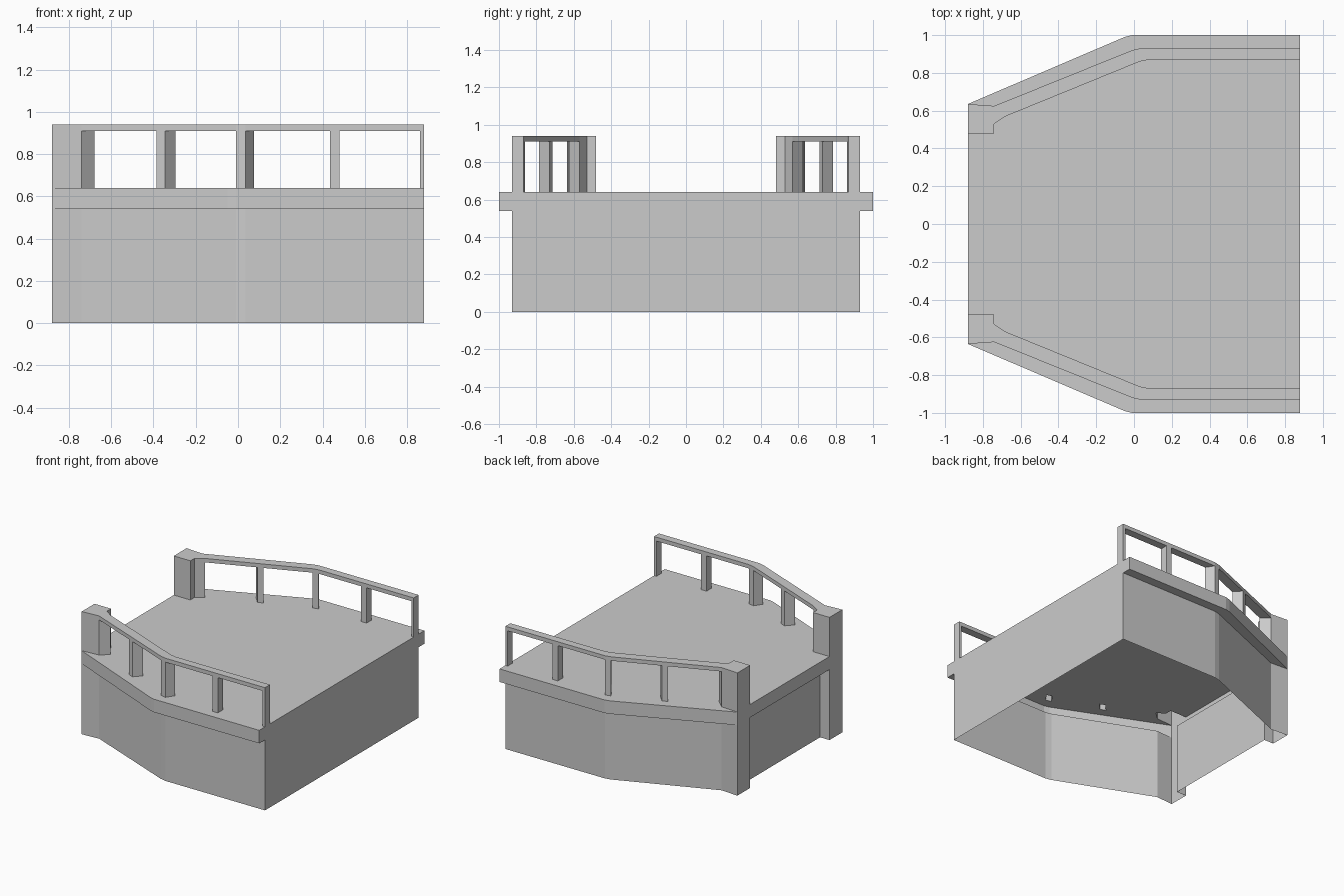
import bpy, bmesh

if "Cube" in bpy.data.objects:
    bpy.data.objects.remove(bpy.data.objects["Cube"])

H_WALL, H_DECK, H_RAIL, H_TOP = 0.54, 0.64, 0.91, 0.94


def flip(pts):
    return [(x, -y) for x, y in reversed(pts)]


def finish(bm, name):
    bmesh.ops.remove_doubles(bm, verts=bm.verts[:], dist=1e-5)
    bmesh.ops.recalc_face_normals(bm, faces=bm.faces[:])
    me = bpy.data.meshes.new(name)
    bm.to_mesh(me)
    bm.free()
    ob = bpy.data.objects.new(name, me)
    bpy.context.collection.objects.link(ob)
    return ob


def face(bm, pts, z):
    return bm.faces.new([bm.verts.new((x, y, z)) for x, y in pts])


def band(bm, pts, z0, z1):
    """Closed ring of upright faces."""
    lo = [bm.verts.new((x, y, z0)) for x, y in pts]
    hi = [bm.verts.new((x, y, z1)) for x, y in pts]
    n = len(pts)
    for i in range(n):
        j = (i + 1) % n
        bm.faces.new((lo[i], lo[j], hi[j], hi[i]))


def prism(name, pts, z0, z1, top=True, bottom=True):
    bm = bmesh.new()
    band(bm, pts, z0, z1)
    if top:
        face(bm, pts, z1)
    if bottom:
        face(bm, pts, z0)
    return finish(bm, name)


# plan outlines of the +y half, running from +x to -x
wall = [(.88, .93), (.035, .93), (-.01, .92), (-.74, .625), (-.88, .635)]
slab = [(.88, 1), (-.01, 1), (-.05, .99), (-.88, .635)]
pillar = [(-.88, .635), (-.74, .625), (-.68, .57), (-.74, .53), (-.74, .48), (-.88, .48)]
rail = wall[:4] + [(-.68, .57), (.03, .86), (.08, .87), (.88, .87)]
end_post = [(.88, .93), (.86, .93), (.86, .87), (.88, .87)]
posts = [
    [(.48, .93), (.435, .93), (.435, .87), (.48, .87)],
    [(.035, .93), (-.01, .92), (.03, .86), (.075, .87)],
    [(-.345, .785), (-.385, .768), (-.335, .714), (-.295, .731)],
]

# hollow base: walls, overhanging deck edge, soffits
bm = bmesh.new()
wall_half = wall + [(-.88, .48), (-.80, .48)]
band(bm, wall_half + flip(wall_half), 0, H_WALL)
band(bm, slab + flip(slab), H_WALL, H_DECK)
ledge = slab + list(reversed(wall[:4]))
for poly in (ledge, flip(ledge), [(-.88, .48), (-.80, .48), (-.80, -.48), (-.88, -.48)]):
    face(bm, poly, H_WALL)

# deck surface, open under the hollow posts and pillars
deck_half = list(reversed(end_post)) + slab[:3] + pillar
deck_half = end_post[::-1] + slab + pillar[1:]
loops = [deck_half + flip(deck_half)]
for p in posts:
    loops += [p, flip(p)]
edges = []
for lp in loops:
    vs = [bm.verts.new((x, y, H_DECK)) for x, y in lp]
    edges += [bm.edges.new((vs[i - 1], vs[i])) for i in range(len(vs))]
bmesh.ops.triangle_fill(bm, edges=edges, use_beauty=True, use_dissolve=False, normal=(0, 0, 1))
finish(bm, "base_and_deck")

# railings on both sides
for side, m in (("back", lambda p: p), ("front", flip)):
    prism(side + "_pillar", m(pillar), H_DECK, H_TOP, bottom=False)
    prism(side + "_handrail", m(rail), H_RAIL, H_TOP)
    for i, p in enumerate(posts + [end_post]):
        prism(f"{side}_post_{i + 1}", m(p), H_DECK, H_RAIL, top=False, bottom=False)
